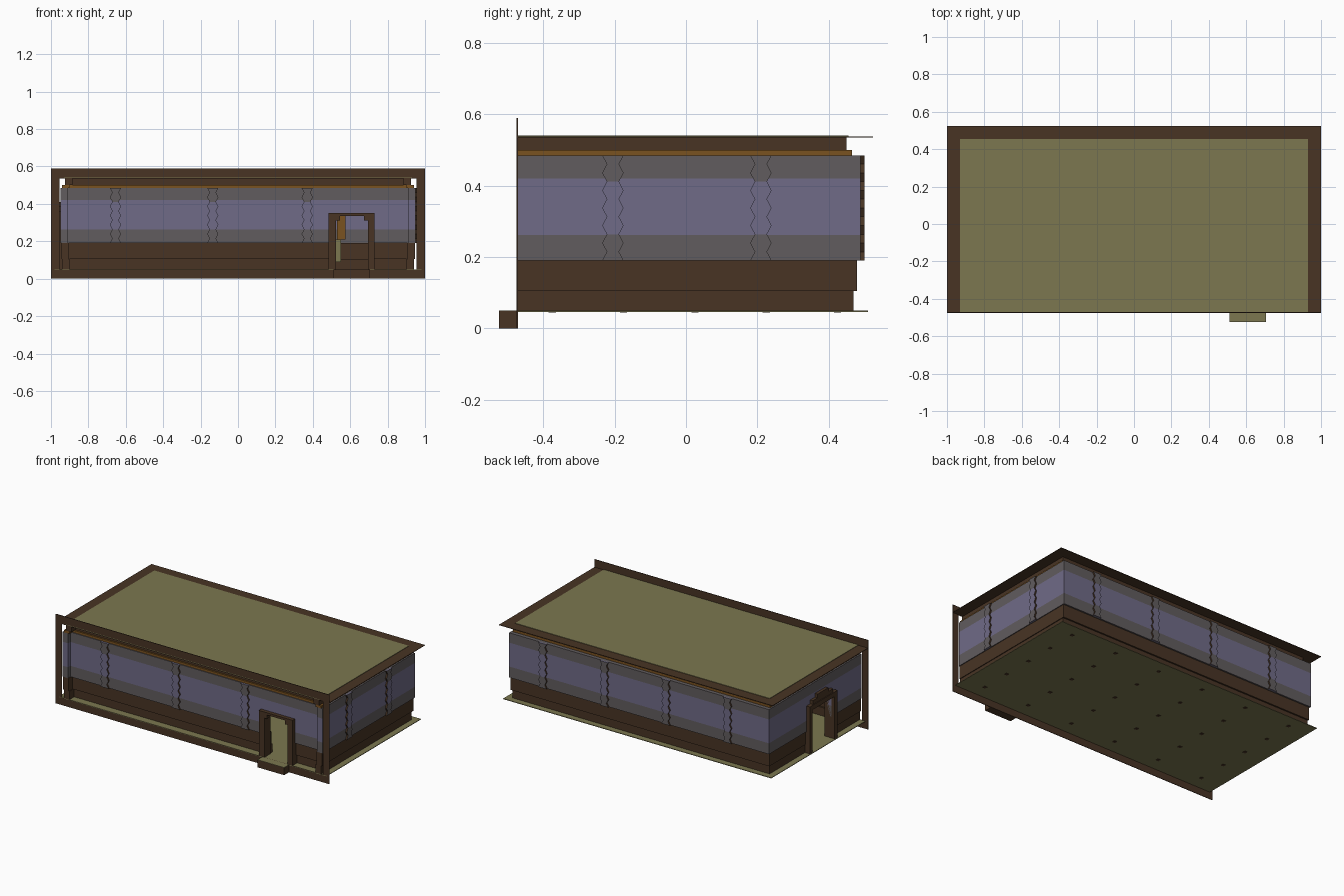
import bpy, bmesh

if "Cube" in bpy.data.objects:
    bpy.data.objects.remove(bpy.data.objects["Cube"], do_unlink=True)


def material(name, r, g, b):
    def lin(c):
        c /= 255
        return c / 12.92 if c < 0.04 else ((c + 0.055) / 1.055) ** 2.4
    m = bpy.data.materials.new(name)
    col = (lin(r), lin(g), lin(b), 1)
    m.diffuse_color = col
    m.use_nodes = True
    m.node_tree.nodes["Principled BSDF"].inputs["Base Color"].default_value = col
    return m


BROWN = material("dark brown wood", 72, 52, 36)
PURPLE = material("muted purple", 112, 107, 135)
GREY = material("warm grey", 97, 92, 94)
OLIVE = material("olive", 124, 119, 80)
ORANGE = material("ochre wood", 122, 82, 32)


def finish(name, bm, mats):
    bmesh.ops.recalc_face_normals(bm, faces=bm.faces)
    me = bpy.data.meshes.new(name)
    bm.to_mesh(me)
    bm.free()
    for m in mats:
        me.materials.append(m)
    ob = bpy.data.objects.new(name, me)
    bpy.context.collection.objects.link(ob)
    return ob


def boxes(name, mat, specs):
    """One object from several boxes given as (x0, x1, y0, y1, z0, z1)."""
    bm = bmesh.new()
    for x0, x1, y0, y1, z0, z1 in specs:
        vs = bmesh.ops.create_cube(bm, size=1)["verts"]
        for v in vs:
            v.co.x = x1 if v.co.x > 0 else x0
            v.co.y = y1 if v.co.y > 0 else y0
            v.co.z = z1 if v.co.z > 0 else z0
    return finish(name, bm, [mat])


FRONT = -0.475
DOOR = (0.52, 0.70)          # front doorway in x
SIDE_DOOR = (-0.16, 0.07)    # right-hand doorway in y
DOOR_TOP = 0.34
THICK = 0.04


def wall_ring(name, mat, hx, yf, yb, z0, z1):
    """Four hollow walls, split around the two doorways."""
    low = z1 <= DOOR_TOP + 0.001
    xs = [(-hx, DOOR[0]), (DOOR[1], hx)] if low else [(-hx, hx)]
    ys = [(FRONT, SIDE_DOOR[0]), (SIDE_DOOR[1], yb)] if low else [(FRONT, yb)]
    specs = [(a, b, yf, yf + THICK, z0, z1) for a, b in xs]
    specs += [(-hx, -hx + THICK, a, b, z0, z1) for a, b in ys]
    specs += [(hx - THICK, hx, FRONT, yb, z0, z1),
              (-hx, hx, yb - THICK, yb, z0, z1)]
    boxes(name, mat, specs)


# Stacked wall courses
wall_ring("base_lower", BROWN, 0.94, -0.425, 0.47, 0.05, 0.105)
wall_ring("base_upper", BROWN, 0.945, -0.435, 0.48, 0.105, 0.19)
wall_ring("wall_lower_band", GREY, 0.95, -0.45, 0.49, 0.19, 0.262)
wall_ring("wall_middle_band", PURPLE, 0.95, -0.45, 0.49, 0.262, DOOR_TOP)
wall_ring("wall_middle_band_top", PURPLE, 0.95, -0.45, 0.49, DOOR_TOP, 0.42)
wall_ring("wall_upper_band", GREY, 0.95, -0.45, 0.49, 0.42, 0.485)
wall_ring("eave_beam", ORANGE, 0.94, -0.445, 0.465, 0.485, 0.5)
wall_ring("eave_upper_beam", BROWN, 0.925, -0.435, 0.45, 0.5, 0.537)


def log_ends(name, pos, axis, out, plane):
    """Zigzag stack of log ends standing out from a wall."""
    bm = bmesh.new()
    n, z0, z1, depth = 12, 0.19, 0.485, 0.01
    rows = []
    for i in range(n + 1):
        z = z0 + (z1 - z0) * i / n
        w = 0.017 if i % 2 else 0.03
        row = []
        for u, d in ((-w, 0), (-w, depth), (w, depth), (w, 0)):
            a, b = pos + u, plane + out * d
            row.append(bm.verts.new((a, b, z) if axis == "x" else (b, a, z)))
        rows.append(row)
    for i, (lo, hi) in enumerate(zip(rows, rows[1:])):
        mid = 0 if 3 <= i < 9 else 1
        for k in range(3):
            f = bm.faces.new((lo[k], lo[k + 1], hi[k + 1], hi[k]))
            f.material_index = mid if k == 1 else 2
    bm.faces.new(rows[0])
    bm.faces.new(rows[-1])
    finish(name, bm, [PURPLE, GREY, BROWN])


for x in (-0.655, -0.135, 0.37):
    log_ends("front_log_ends", x, "x", -1, -0.45)
for x in (-0.65, -0.2, 0.25, 0.70):
    log_ends("back_log_ends", x, "x", 1, 0.49)
for y in (-0.205, 0.21):
    log_ends("left_log_ends", y, "y", 1, 0.95)

# Roof sheet with a brown border on three sides
boxes("roof_border", BROWN, [(-1, 1, FRONT, 0.525, 0.535, 0.538)])
boxes("roof_panel", OLIVE, [(-0.93, 0.93, FRONT, 0.455, 0.538, 0.541)])

# Floor sheet and small studs below it
boxes("floor", OLIVE, [(-0.98, 0.98, FRONT, 0.51, 0.046, 0.05)])
boxes("floor_studs", BROWN,
      [(x / 6 - 0.01, x / 6 + 0.01, y / 5 + 0.015, y / 5 + 0.035, 0.044, 0.046)
       for x in range(-5, 6, 2) for y in range(-2, 3)])

# Thin frame around the front
T = FRONT + 0.004
boxes("front_frame", BROWN, [
    (-1, 1, FRONT, T, 0, 0.05), (-1, 1, FRONT, T, 0.537, 0.59),
    (-1, -0.955, FRONT, T, 0.05, 0.537), (0.955, 1, FRONT, T, 0.05, 0.537)])

# Front doorway: posts, lintel, corner brackets and step
boxes("front_door_frame", BROWN, [
    (0.485, 0.525, FRONT, -0.41, 0.05, 0.35),
    (0.695, 0.73, FRONT, -0.41, 0.05, 0.35),
    (0.525, 0.695, FRONT, -0.41, 0.335, 0.35),
    (0.525, 0.545, FRONT, -0.44, 0.31, 0.335),
    (0.675, 0.695, FRONT, -0.44, 0.31, 0.335)])
boxes("front_step", BROWN, [(0.51, 0.705, -0.525, FRONT, 0, 0.048)])
boxes("front_step_top", OLIVE, [(0.51, 0.705, -0.525, FRONT, 0.048, 0.05)])

# Side doorway: posts and a stepped arch
boxes("side_door_frame", BROWN, [
    (-0.975, -0.9, -0.19, -0.16, 0.05, 0.36),
    (-0.975, -0.9, 0.07, 0.10, 0.05, 0.36),
    (-0.975, -0.9, -0.16, 0.07, 0.33, 0.36),
    (-0.97, -0.94, -0.15, 0.06, 0.36, 0.385),
    (-0.97, -0.94, -0.10, 0.01, 0.385, 0.41)])

# Hangings on the inner back wall
boxes("inner_hanging", ORANGE, [(0.53, 0.575, 0.438, 0.445, 0.21, 0.335)])
boxes("inner_hanging_tail", OLIVE, [(0.525, 0.55, 0.42, 0.428, 0.09, 0.21)])
